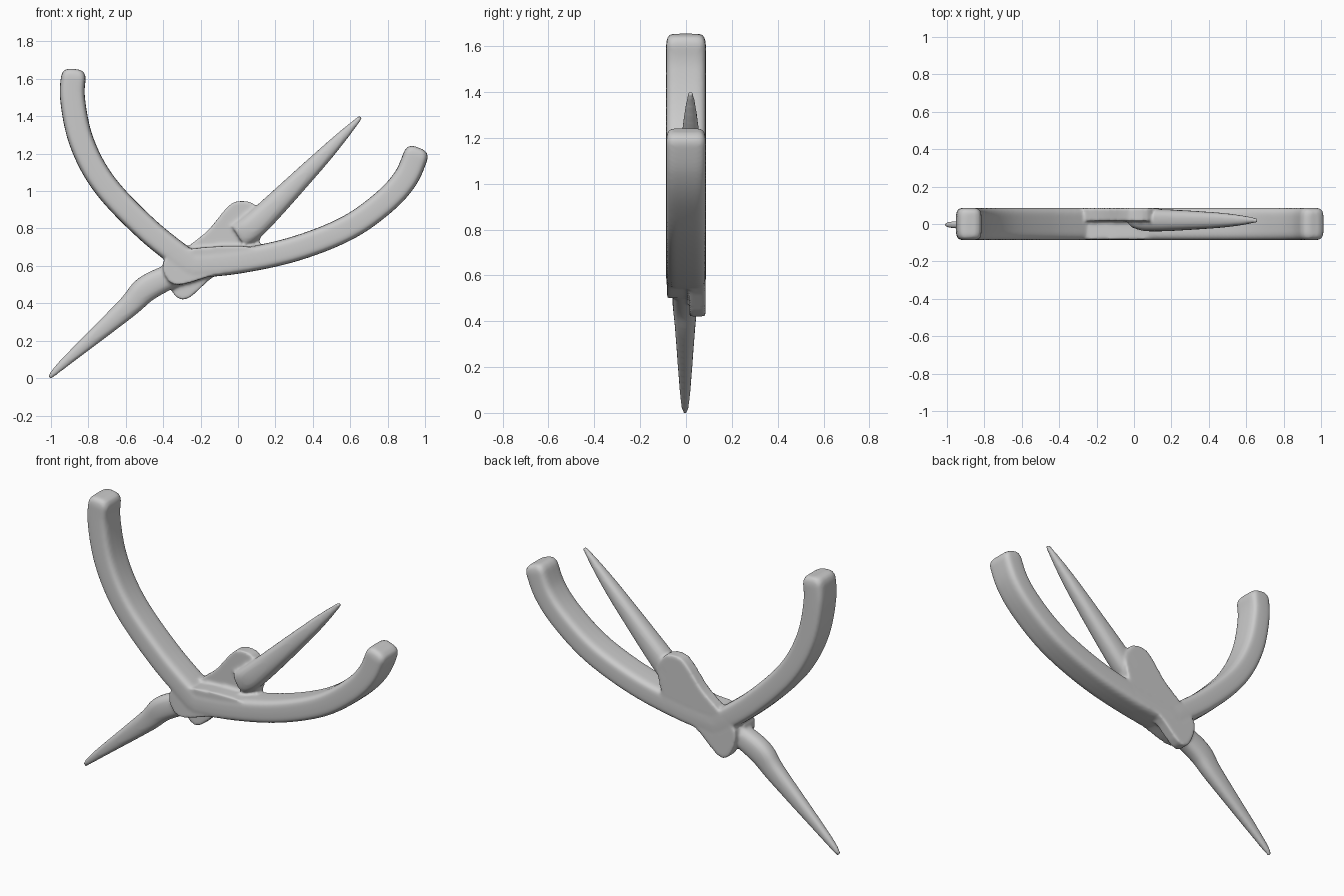
import bpy, bmesh, math
from mathutils import Vector

if "Cube" in bpy.data.objects:
    bpy.data.objects.remove(bpy.data.objects["Cube"])


def spline(pts, closed=False, steps=12):
    """Catmull-Rom resampling of control points."""
    n = len(pts)
    pts = [Vector(p) for p in pts]
    pick = (lambda i: pts[i % n]) if closed else (lambda i: pts[max(0, min(n - 1, i))])
    out = []
    for i in range(n if closed else n - 1):
        a, b, c, d = (pick(i + k) for k in (-1, 0, 1, 2))
        for s in range(steps):
            t = s / steps
            out.append((2 * b + (c - a) * t + (2 * a - 5 * b + 4 * c - d) * t ** 2
                        + (3 * b - a - 3 * c + d) * t ** 3) / 2)
    return out if closed else out + [pts[-1]]


def finish(name, bm):
    bmesh.ops.recalc_face_normals(bm, faces=bm.faces)
    me = bpy.data.meshes.new(name)
    bm.to_mesh(me)
    bm.free()
    ob = bpy.data.objects.new(name, me)
    bpy.context.collection.objects.link(ob)
    return ob


def sweep(name, rows, power, y=0.0, tip=0.0):
    """Superellipse section along rows of x, z, width, half depth; rounded start."""
    rows = spline(rows)
    bm = bmesh.new()
    rings = []
    for i, (x, z, w, h) in enumerate(rows):
        p, q = rows[max(i - 1, 0)], rows[min(i + 1, len(rows) - 1)]
        t = Vector((q[0] - p[0], q[1] - p[1])).normalized()
        d = math.hypot(x - rows[0][0], z - rows[0][1])
        if d < tip:
            inset = tip * (1 - math.sqrt(1 - (1 - d / tip) ** 2))
            w, h = w - 1.6 * inset, h - 0.5 * inset
        ring = []
        for k in range(24):
            a = math.tau * k / 24
            c, s = math.cos(a), math.sin(a)
            u = math.copysign(abs(c) ** (2 / power), c) * w / 2
            v = math.copysign(abs(s) ** (2 / power), s) * h
            ring.append(bm.verts.new((x - t.y * u, y + v, z + t.x * u)))
        rings.append(ring)
    for a, b in zip(rings, rings[1:]):
        for k in range(24):
            bm.faces.new((a[k], a[k - 1], b[k - 1], b[k]))
    bm.faces.new(rings[0])
    bm.faces.new(rings[-1])
    return finish(name, bm)


def handle(name, path):
    """Grip of constant section."""
    return sweep(name, [(x, z, 0.133, 0.087) for x, z in path], 4.5, tip=0.05)


def plate(name, outline, y0, y1):
    """Rounded outline in x, z extruded from y0 to y1."""
    bm = bmesh.new()
    face = bm.faces.new([bm.verts.new((x, y0, z)) for x, z in spline([o for o in outline], True, 4)])
    ext = bmesh.ops.extrude_face_region(bm, geom=[face], use_keep_orig=True)
    bmesh.ops.translate(bm, verts=[g for g in ext['geom'] if isinstance(g, bmesh.types.BMVert)],
                        vec=(0, y1 - y0, 0))
    return finish(name, bm)


parts = [
    # curved grips
    handle("left_handle", [(-.873, 1.652), (-.885, 1.5), (-.835, 1.26), (-.71, 1.03),
                           (-.48, .79), (-.24, .6)]),
    handle("right_handle", [(.965, 1.232), (.9, 1.075), (.78, .94), (.58, .8), (.3, .69),
                            (0, .625), (-.25, .6)]),
    # tapered jaws
    sweep("left_jaw", [(-1.008, .002, .022, .011), (-.93, .08, .05, .022), (-.6, .37, .115, .044),
                       (-.48, .485, .14, .055), (-.28, .58, .12, .055)], 2.6, y=-.004),
    sweep("right_jaw", [(.658, 1.398, .022, .011), (.55, 1.285, .06, .03), (.4, 1.13, .095, .045),
                        (.1, .83, .14, .06), (0, .76, .13, .04)], 2.6, y=.02),
    # lapped pivot plates
    plate("back_plate", [(-.38, .6), (-.35, .46), (-.27, .425), (-.12, .55), (.05, .6), (.13, .8),
                         (.09, .925), (0, .945), (-.06, .91), (-.16, .79), (-.27, .7)], .015, .085),
    plate("front_plate", [(-.4, .62), (-.34, .5), (-.13, .55), (.08, .6), (.08, .7), (-.26, .69)],
          -.082, .025),
]

# fuse the parts into one softly blended body
for ob in parts:
    ob.select_set(True)
bpy.context.view_layer.objects.active = parts[0]
bpy.ops.object.join()
body = bpy.context.object
body.name = "pliers"
remesh = body.modifiers.new("fuse", 'REMESH')
remesh.mode = 'VOXEL'
remesh.voxel_size = 0.009
remesh.use_smooth_shade = True
soft = body.modifiers.new("soften", 'SMOOTH')
soft.factor = 0.5
soft.iterations = 5
